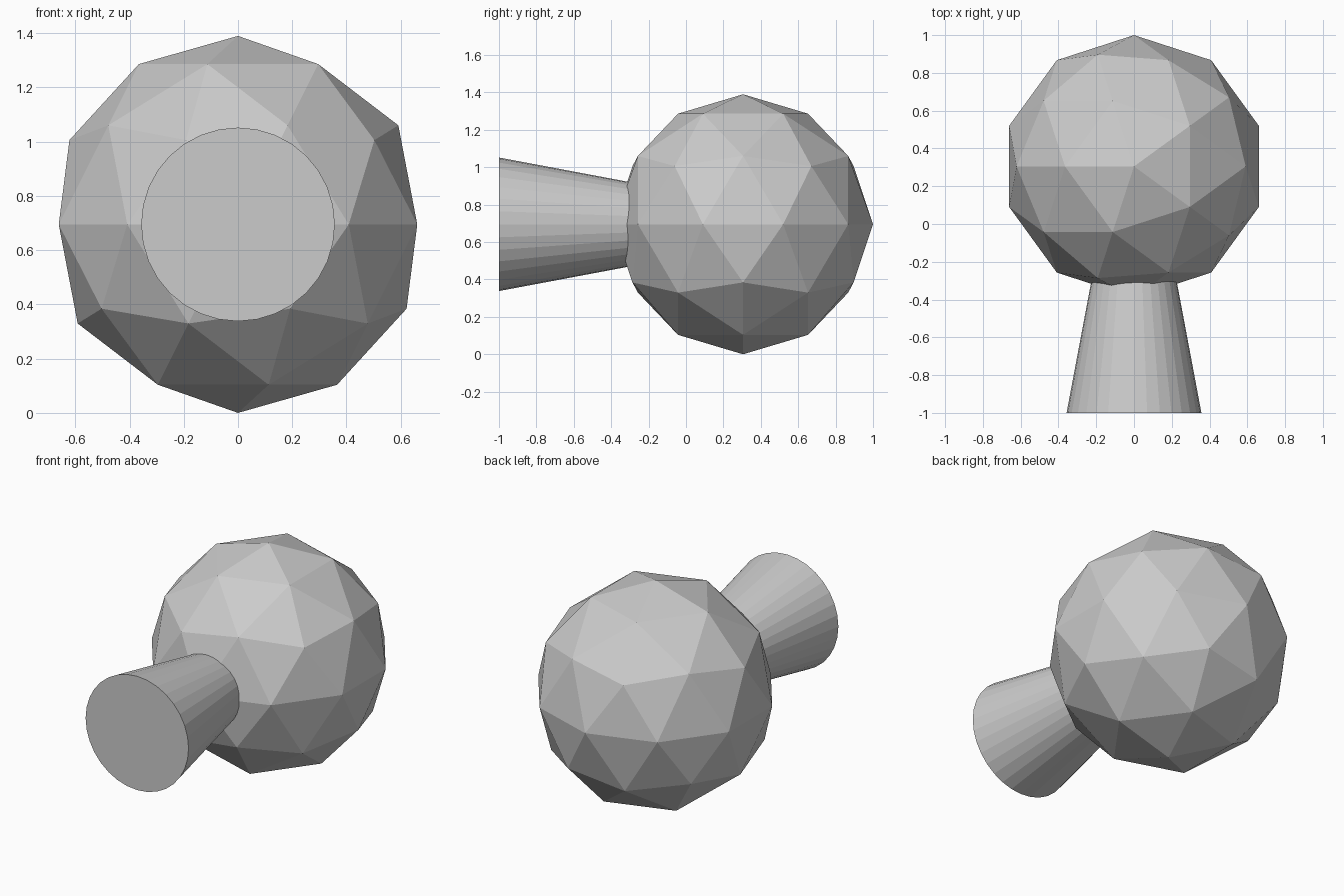
import bpy
from math import pi

if "Cube" in bpy.data.objects:
    bpy.data.objects.remove(bpy.data.objects["Cube"])

R = 0.695               # ball radius
BALL_Y = 1.0 - R        # back of the ball touches y = 1


def name_active(name):
    bpy.context.object.name = name
    bpy.ops.object.shade_flat()


# Faceted ball (80 faces)
bpy.ops.mesh.primitive_ico_sphere_add(subdivisions=2, radius=R,
                                      location=(0, BALL_Y, R), rotation=(0, 0, pi))
name_active("ball")

# Flared stem: wide capped end at the front, narrow end sunk into the ball
front, back = -1.0, -0.15
r_front, slope = 0.357, 0.188
depth = back - front
bpy.ops.mesh.primitive_cone_add(vertices=32, radius1=r_front,
                                radius2=r_front - slope * depth, depth=depth,
                                location=(0, (front + back) / 2, R),
                                rotation=(-pi / 2, 0, 0))
name_active("stem")
